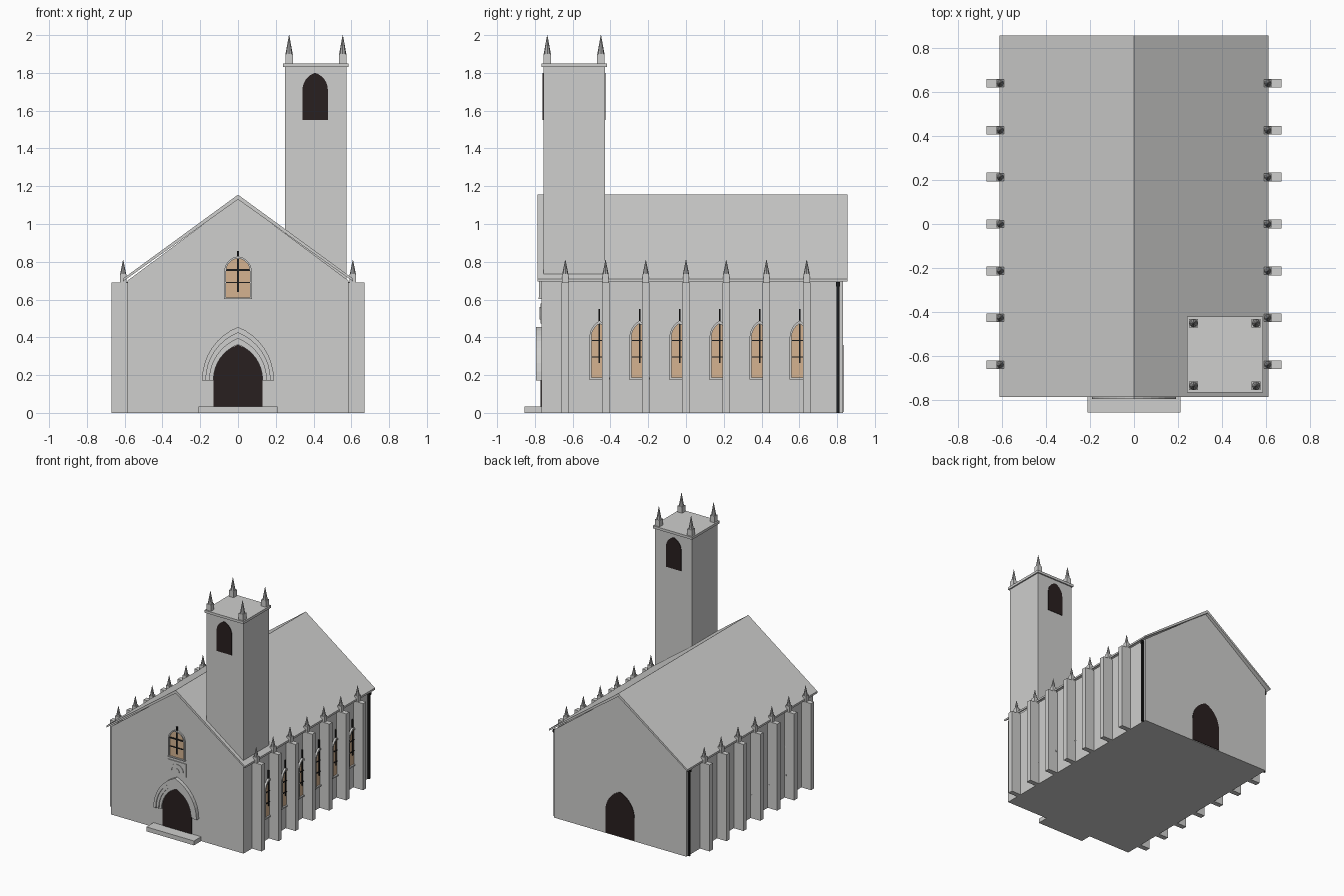
import bpy, bmesh, math
from mathutils import Vector

cube = bpy.data.objects.get("Cube")
if cube:
    bpy.data.objects.remove(cube, do_unlink=True)


def material(name, r, g, b):
    m = bpy.data.materials.new(name)
    m.use_nodes = True
    m.diffuse_color = (r, g, b, 1)
    m.node_tree.nodes["Principled BSDF"].inputs["Base Color"].default_value = (r, g, b, 1)
    return m


STONE = material("pale_stone", 0.62, 0.62, 0.61)
SPIRE = material("spire_grey", 0.4, 0.4, 0.4)
GLASS = material("warm_glass", 0.66, 0.45, 0.28)
DARK = material("dark_opening", 0.022, 0.014, 0.014)
IRON = material("black_iron", 0.01, 0.01, 0.01)


def finish(name, bm, mat):
    bmesh.ops.recalc_face_normals(bm, faces=bm.faces)
    mesh = bpy.data.meshes.new(name)
    bm.to_mesh(mesh)
    bm.free()
    mesh.materials.append(mat)
    ob = bpy.data.objects.new(name, mesh)
    bpy.context.collection.objects.link(ob)
    return ob


def prism(name, points, lo, hi, mat, axis="y"):
    """Extrude a (horizontal, z) outline along y or x."""
    bm = bmesh.new()
    place = (lambda h, z, d: (h, d, z)) if axis == "y" else (lambda h, z, d: (d, h, z))
    face = bm.faces.new([bm.verts.new(place(h, z, lo)) for h, z in points])
    out = bmesh.ops.extrude_face_region(bm, geom=[face])
    verts = [v for v in out["geom"] if isinstance(v, bmesh.types.BMVert)]
    bmesh.ops.translate(bm, verts=verts, vec=Vector(place(0, 0, hi - lo)))
    return finish(name, bm, mat)


def box(name, x, y, z, mat):
    rect = [(x[0], z[0]), (x[1], z[0]), (x[1], z[1]), (x[0], z[1])]
    return prism(name, rect, y[0], y[1], mat)


def arch(centre, half, bottom, spring, top, steps=8):
    """Outline of an arched opening, from bottom right over the top to bottom left."""
    rise = top - spring
    r = (half * half + rise * rise) / (2 * half)
    end = math.asin(min(1, rise / r))
    right = [(half - r + r * math.cos(end * i / steps), spring + r * math.sin(end * i / steps))
             for i in range(steps + 1)]
    right[-1] = (0, top)
    if bottom < spring:
        right.insert(0, (half, bottom))
    left = [(-h, z) for h, z in reversed(right[:-1])]
    return [(centre + h, z) for h, z in right + left]


def band(outer, inner):
    return outer + inner[::-1]


def pinnacle(name, x, y, z, half, base, height):
    box(name + "_base", (x - half, x + half), (y - half, y + half), (z, z + base), STONE)
    bm = bmesh.new()
    bmesh.ops.create_cone(bm, cap_ends=True, segments=8, radius1=half * 0.95,
                          radius2=0.001, depth=height)
    bmesh.ops.translate(bm, verts=bm.verts, vec=(x, y, z + base + height / 2))
    finish(name + "_spire", bm, SPIRE)


# Hall and roof
FRONT, BACK, SIDE = -0.765, 0.83, 0.585
prism("hall", [(-SIDE, 0), (SIDE, 0), (SIDE, 0.70), (0, 1.135), (-SIDE, 0.70)], FRONT, BACK, STONE)
prism("roof", [(0.61, 0.695), (0.61, 0.71), (0, 1.155), (-0.61, 0.71),
               (-0.61, 0.695), (0, 1.13)], -0.785, 0.855, STONE)

# Bell tower
TX, TY = 0.4125, -0.5925
box("tower", (0.25, 0.575), (-0.755, -0.43), (0.02, 1.83), STONE)
box("tower_cap", (TX - 0.173, TX + 0.173), (TY - 0.173, TY + 0.173), (1.83, 1.85), STONE)
for sx in (-1, 1):
    for sy in (-1, 1):
        pinnacle("tower_pinnacle", TX + sx * 0.142, TY + sy * 0.142, 1.85, 0.02, 0.05, 0.1)
opening = arch(TX - 0.004, 0.067, 1.55, 1.71, 1.80)
prism("tower_opening_front", opening, -0.759, -0.754, DARK)
prism("tower_opening_back", opening, -0.431, -0.426, DARK)

# Buttresses, side windows and drain pipes on both sides
for s, side in ((1, "left"), (-1, "right")):
    def across(a, b):
        return tuple(sorted((s * a, s * b)))

    for i in range(7):
        y = (i - 3) * 0.213
        box(side + "_buttress", across(SIDE - 0.01, 0.67), (y - 0.02, y + 0.02), (0, 0.69), STONE)
        pinnacle(side + "_pinnacle", s * 0.608, y, 0.69, 0.017, 0.045, 0.075)

    for i in range(6):
        y = -0.458 + i * 0.212
        prism(side + "_window_glass", arch(y, 0.045, 0.185, 0.40, 0.475),
              *across(SIDE - 0.002, SIDE + 0.004), GLASS, "x")
        prism(side + "_window_frame",
              band(arch(y, 0.053, 0.185, 0.40, 0.488), arch(y, 0.043, 0.185, 0.40, 0.473)),
              *across(SIDE - 0.002, SIDE + 0.014), STONE, "x")
        box(side + "_window_sill", across(SIDE - 0.002, SIDE + 0.016),
            (y - 0.055, y + 0.055), (0.178, 0.188), STONE)
        bars = across(SIDE, SIDE + 0.01)
        box(side + "_window_mullion", bars, (y - 0.004, y + 0.004), (0.265, 0.55), IRON)
        for z in (0.295, 0.383):
            box(side + "_window_bar", bars, (y - 0.045, y + 0.045), (z - 0.003, z + 0.003), IRON)

    box(side + "_drain_pipe", across(SIDE - 0.002, SIDE + 0.014), (0.798, 0.812), (0, 0.69), IRON)
    box(side + "_drain_head", across(SIDE - 0.002, SIDE + 0.02), (0.794, 0.816), (0.67, 0.692), IRON)

# Doors, portal mouldings and step
prism("front_door", arch(0, 0.13, 0.035, 0.18, 0.36), FRONT - 0.004, FRONT + 0.002, DARK)
prism("back_door", arch(0, 0.128, 0.005, 0.18, 0.36), BACK - 0.002, BACK + 0.004, DARK)
for i in range(3):
    w, top = 0.19 - i * 0.02, 0.455 - i * 0.031
    prism("portal_moulding", band(arch(0, w, 0.172, 0.175, top),
                                  arch(0, w - 0.02, 0.172, 0.175, top - 0.031)),
          -0.795 + i * 0.008, FRONT + 0.002, STONE)
box("front_step", (-0.21, 0.21), (-0.855, FRONT), (0, 0.035), STONE)

# Carved panel above the portal
box("carved_panel", (-0.08, 0.08), (FRONT - 0.006, FRONT + 0.002), (0.472, 0.58), STONE)
prism("carved_arch", band(arch(0, 0.06, 0.495, 0.5, 0.56), arch(0, 0.045, 0.495, 0.5, 0.545)),
      FRONT - 0.01, FRONT - 0.004, STONE)
prism("carved_centre", arch(0, 0.022, 0.495, 0.5, 0.525), FRONT - 0.01, FRONT - 0.004, STONE)

# Gable window
prism("gable_window_glass", arch(0, 0.065, 0.61, 0.75, 0.82), FRONT - 0.004, FRONT + 0.002, GLASS)
prism("gable_window_frame", band(arch(0, 0.072, 0.61, 0.75, 0.828), arch(0, 0.063, 0.61, 0.75, 0.818)),
      FRONT - 0.014, FRONT + 0.002, STONE)
box("gable_window_sill", (-0.075, 0.075), (FRONT - 0.016, FRONT + 0.002), (0.603, 0.612), STONE)
box("gable_window_mullion", (-0.005, 0.005), (FRONT - 0.01, FRONT), (0.64, 0.857), IRON)
for z, t in ((0.757, 0.005), (0.69, 0.003)):
    box("gable_window_bar", (-0.063, 0.063), (FRONT - 0.01, FRONT), (z - t, z + t), IRON)
